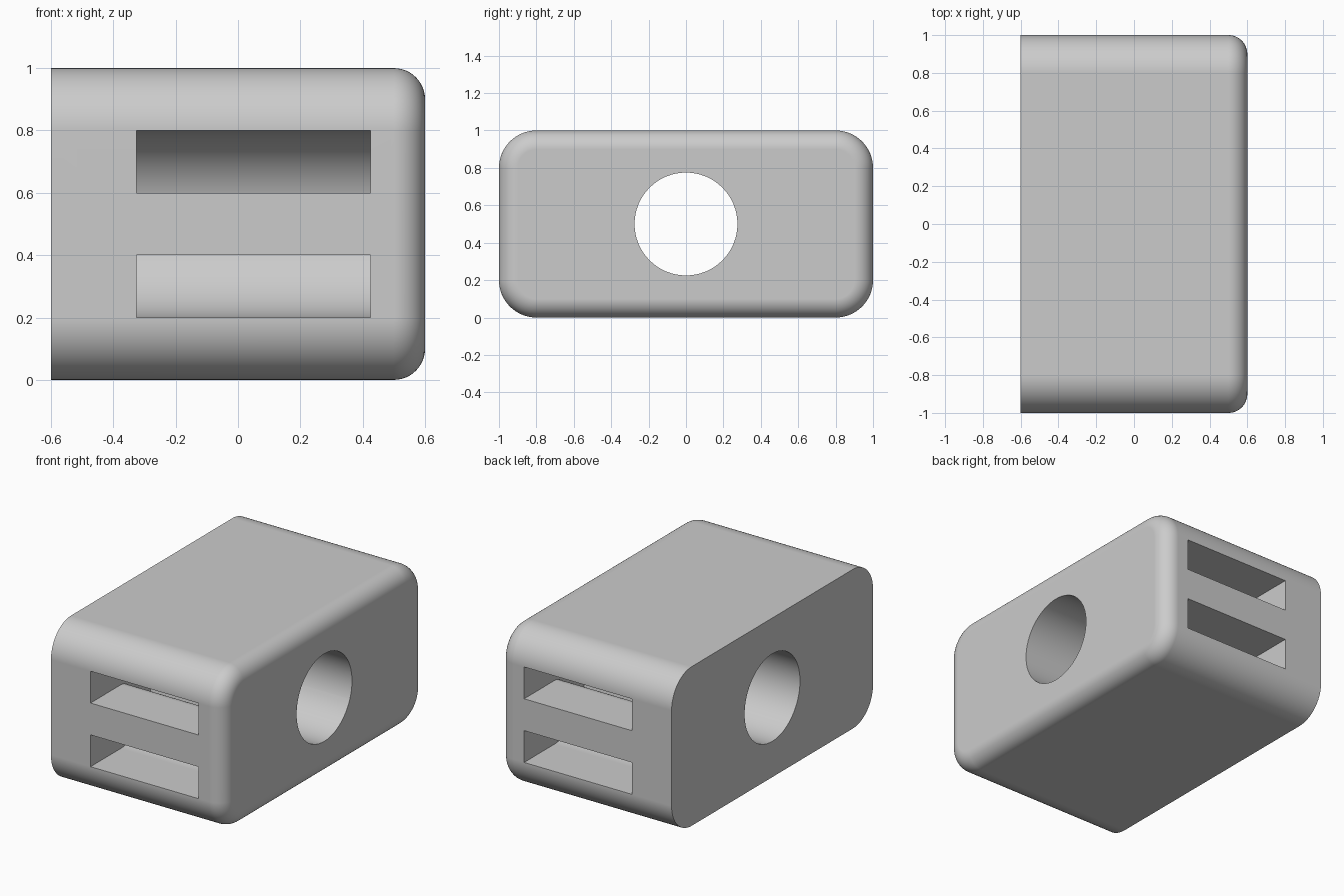
import bpy, bmesh, math

old = bpy.data.objects.get("Cube")
if old:
    bpy.data.objects.remove(old, do_unlink=True)

GREY = (0.6, 0.6, 0.6, 1)
mat = bpy.data.materials.new("plain grey")
mat.use_nodes = True
mat.diffuse_color = GREY
mat.node_tree.nodes["Principled BSDF"].inputs["Base Color"].default_value = GREY


def arc(cy, cz, r, start, end, steps):
    """Points on an arc in the YZ plane, angles in degrees."""
    angles = [math.radians(start + (end - start) * i / steps) for i in range(steps + 1)]
    return [(cy + r * math.cos(a), cz + r * math.sin(a)) for a in angles]


def loft(name, sections):
    """Skin equal-length YZ outlines placed at given x positions, with end caps."""
    bm = bmesh.new()
    rings = [[bm.verts.new((x, y, z)) for y, z in pts] for x, pts in sections]
    n = len(rings[0])
    for a, b in zip(rings, rings[1:]):
        for i in range(n):
            j = (i + 1) % n
            bm.faces.new((a[i], a[j], b[j], b[i]))
    bm.faces.new(rings[0])
    bm.faces.new(rings[-1])
    bmesh.ops.recalc_face_normals(bm, faces=bm.faces[:])
    mesh = bpy.data.meshes.new(name)
    bm.to_mesh(mesh)
    bm.free()
    mesh.materials.append(mat)
    obj = bpy.data.objects.new(name, mesh)
    bpy.context.collection.objects.link(obj)
    return obj


def rounded_outline(inset):
    """Rounded rectangle: four corner arcs of the block's end, shrunk by inset."""
    pts = []
    for k, (cy, cz) in enumerate([(0.8, 0.8), (-0.8, 0.8), (-0.8, 0.2), (0.8, 0.2)]):
        pts += arc(cy, cz, 0.2 - inset, 90 * k, 90 * k + 90, 16)
    return pts


# Block: square edge on one end, rounded edge on the other
sections = [(-0.6, rounded_outline(0))]
for i in range(13):
    t = math.radians(90 * i / 12)
    sections.append((0.5 + 0.1 * math.sin(t), rounded_outline(0.1 * (1 - math.cos(t)))))
block = loft("slotted_block", sections)

# Round bore from end to end
bore = arc(0, 0.5, 0.275, 0, 360, 64)[:-1]
cutters = [loft("bore_cutter", [(-0.8, bore), (0.8, bore)])]

# U-shaped strap channel joining the two slots, front and back
channel = [(-1.1, 0.8)] + arc(-0.7, 0.5, 0.3, 90, -90, 32) + [(-1.1, 0.2), (-1.1, 0.4)]
channel += arc(-0.7, 0.5, 0.1, -90, 90, 24) + [(-1.1, 0.6)]
for side, sign in (("front", 1), ("back", -1)):
    outline = [(sign * y, z) for y, z in channel]
    cutters.append(loft(side + "_channel_cutter", [(-0.325, outline), (0.425, outline)]))

bpy.ops.object.select_all(action="DESELECT")
bpy.context.view_layer.objects.active = block
block.select_set(True)
for cutter in cutters:
    cutter.hide_render = True
    cut = block.modifiers.new(cutter.name, "BOOLEAN")
    cut.operation = "DIFFERENCE"
    cut.solver = "EXACT"
    cut.object = cutter
    bpy.ops.object.modifier_apply(modifier=cut.name)
    bpy.data.objects.remove(cutter, do_unlink=True)

# Smooth fillets, crisp slot and bore rims
bpy.ops.object.shade_smooth_by_angle(angle=math.radians(30))
weighted = block.modifiers.new("flat_face_normals", "WEIGHTED_NORMAL")
weighted.keep_sharp = True
